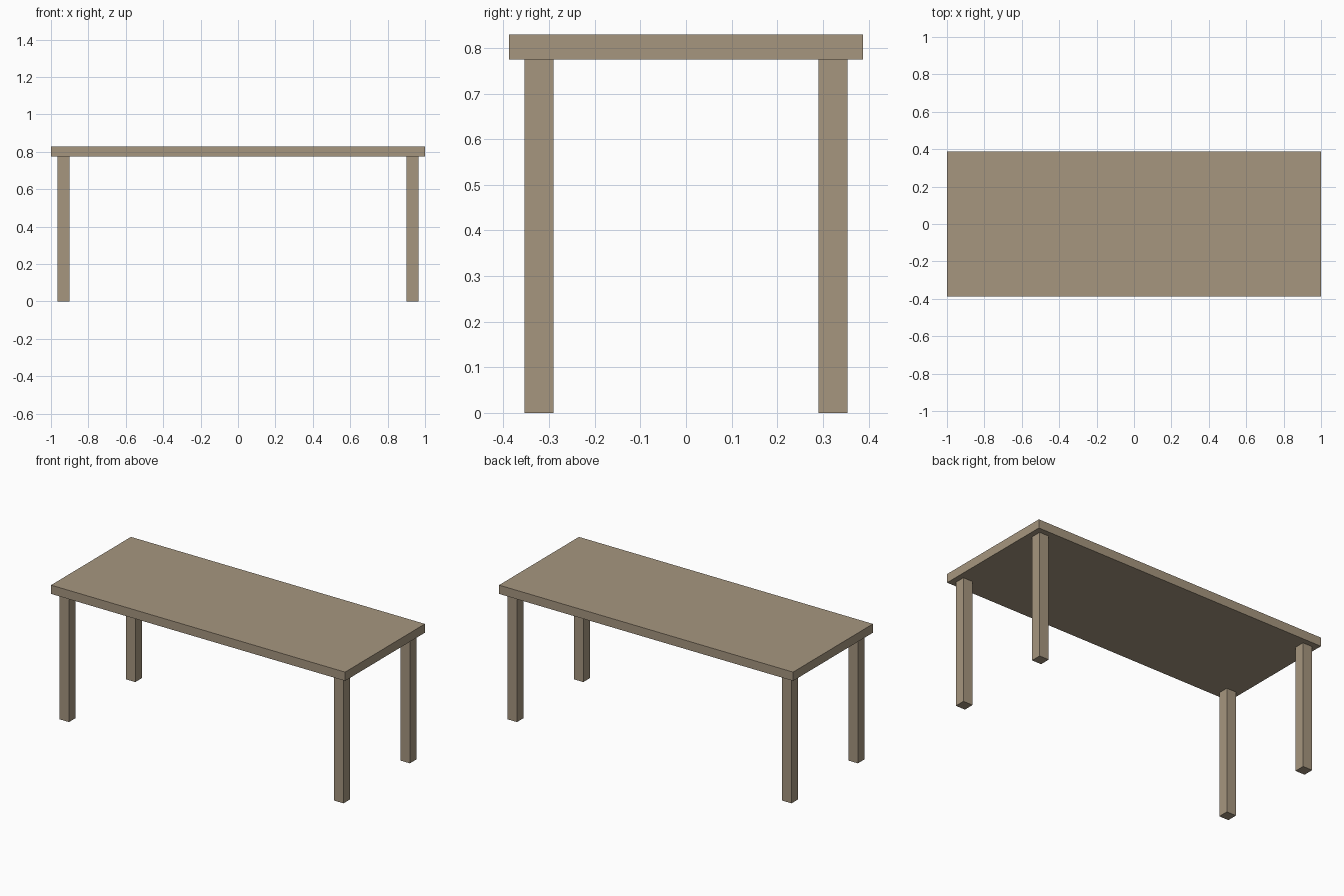
import bpy

if "Cube" in bpy.data.objects:
    bpy.data.objects.remove(bpy.data.objects["Cube"])

wood = bpy.data.materials.new("light brown wood")
wood.diffuse_color = (0.381, 0.305, 0.212, 1)
wood.use_nodes = True
wood.node_tree.nodes["Principled BSDF"].inputs["Base Color"].default_value = wood.diffuse_color


def box(name, center, size):
    bpy.ops.mesh.primitive_cube_add(size=1, location=center)
    ob = bpy.context.object
    ob.name = name
    ob.scale = size
    bpy.ops.object.transform_apply(location=False, rotation=False, scale=True)
    ob.data.materials.append(wood)
    return ob


TOP, UNDER = 0.829, 0.775      # heights of the slab faces
LEG = 0.064                    # square leg width

# Table top slab
box("table_top", (0, 0, (TOP + UNDER) / 2), (2.0, 0.776, TOP - UNDER))

# Four square legs, inset slightly from the corners
for x_name, sx in (("left", -1), ("right", 1)):
    for y_name, sy in (("front", -1), ("back", 1)):
        box(f"{y_name}_{x_name}_leg", (sx * 0.934, sy * 0.322, UNDER / 2),
            (LEG, LEG, UNDER))
